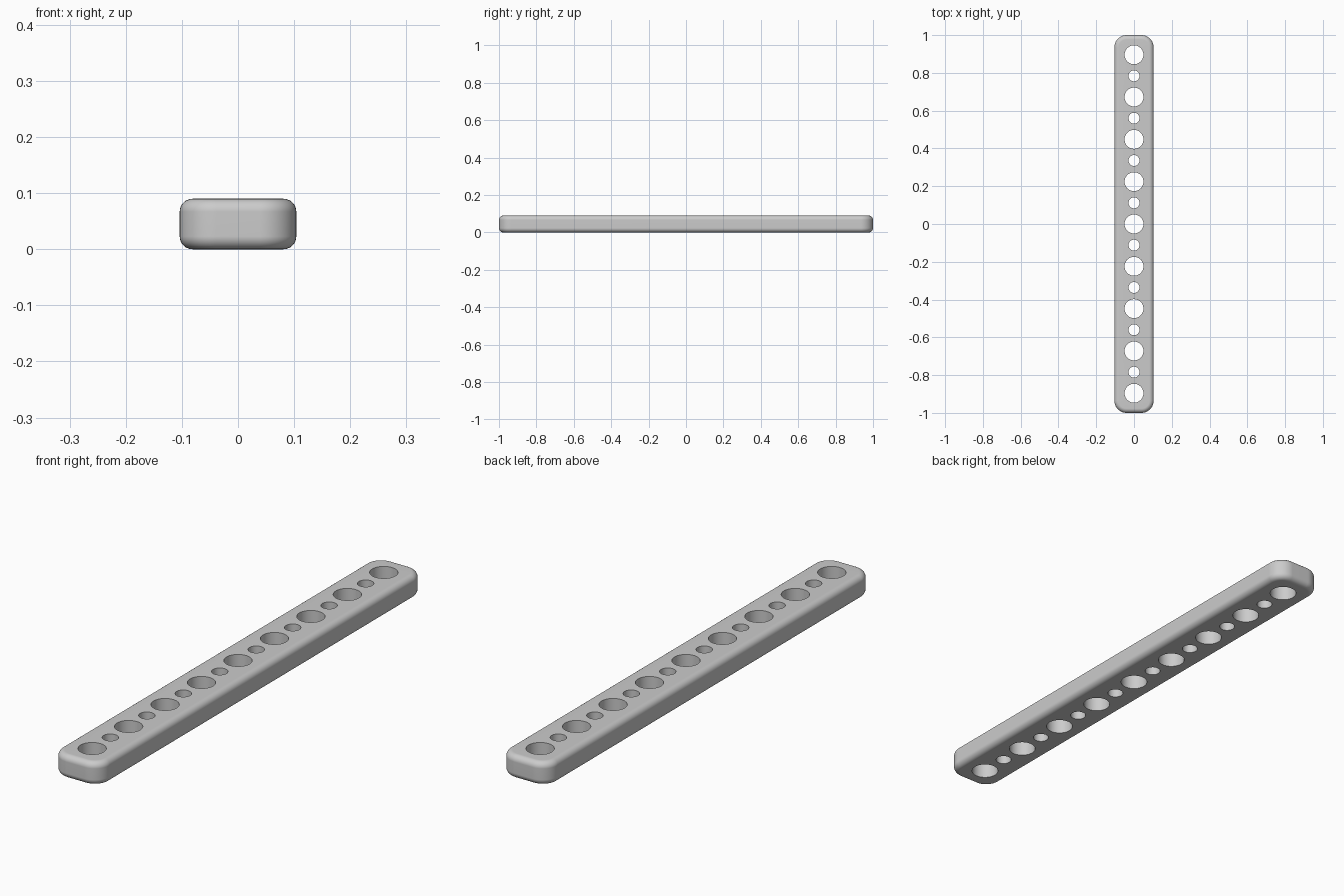
import bpy, bmesh, math

if "Cube" in bpy.data.objects:
    bpy.data.objects.remove(bpy.data.objects["Cube"])

HALF_W, HALF_L, HEIGHT = 0.104, 1.0, 0.09
CORNER, FILLET = 0.065, 0.023
PITCH, BIG_R, SMALL_R = 0.224, 0.05, 0.029

bm = bmesh.new()


def ring(points, z):
    """Closed loop of edges at height z."""
    vs = [bm.verts.new((x, y, z)) for x, y in points]
    for i in range(len(vs)):
        bm.edges.new((vs[i - 1], vs[i]))
    return vs


def wall(a, b):
    """Quads between two matching loops."""
    for i in range(len(a)):
        bm.faces.new((a[i - 1], a[i], b[i], b[i - 1]))


def rounded_rect(inset, steps=10):
    r = CORNER - inset
    pts = []
    for k, (sx, sy) in enumerate([(1, 1), (-1, 1), (-1, -1), (1, -1)]):
        for i in range(steps + 1):
            a = math.radians(90) * (k + i / steps)
            pts.append((sx * (HALF_W - CORNER) + r * math.cos(a),
                        sy * (HALF_L - CORNER) + r * math.sin(a)))
    return pts


def circle(y, r, n=40):
    return [(r * math.cos(math.tau * i / n), y + r * math.sin(math.tau * i / n))
            for i in range(n)]


# Outer shell: rounded outline with filleted bottom and top edges
profile = []
for k in range(7):
    a = math.radians(90) * k / 6
    profile.append((FILLET * (1 - math.sin(a)), FILLET * (1 - math.cos(a))))
profile += [(d, HEIGHT - z) for d, z in reversed(profile)]
shell = [ring(rounded_rect(d), z) for d, z in profile]
for lower, upper in zip(shell, shell[1:]):
    wall(lower, upper)

# Through holes: large ones with a small one midway between neighbours
bottom, top = [shell[0]], [shell[-1]]
for i in range(-8, 9):
    pts = circle(i * PITCH / 2, BIG_R if i % 2 == 0 else SMALL_R)
    lo, hi = ring(pts, 0), ring(pts, HEIGHT)
    wall(hi, lo)
    bottom.append(lo)
    top.append(hi)

# Flat faces around the holes
for loops, nz in ((bottom, -1), (top, 1)):
    edges = [bm.edges.get((l[i - 1], l[i])) for l in loops for i in range(len(l))]
    bmesh.ops.triangle_fill(bm, use_beauty=True, use_dissolve=False,
                            edges=edges, normal=(0, 0, nz))
bmesh.ops.recalc_face_normals(bm, faces=bm.faces[:])

mesh = bpy.data.meshes.new("perforated_bar")
bm.to_mesh(mesh)
bm.free()
bar = bpy.data.objects.new("perforated_bar", mesh)
bpy.context.collection.objects.link(bar)

# Plain grey material
grey = bpy.data.materials.new("light_grey")
grey.diffuse_color = (0.6, 0.6, 0.6, 1)
grey.use_nodes = True
grey.node_tree.nodes["Principled BSDF"].inputs["Base Color"].default_value = grey.diffuse_color
mesh.materials.append(grey)

# Smooth fillets, crisp hole rims
bpy.context.view_layer.objects.active = bar
bar.select_set(True)
bpy.ops.object.shade_smooth_by_angle(angle=math.radians(35))
weighted = bar.modifiers.new("flat_faces", 'WEIGHTED_NORMAL')
weighted.keep_sharp = True
